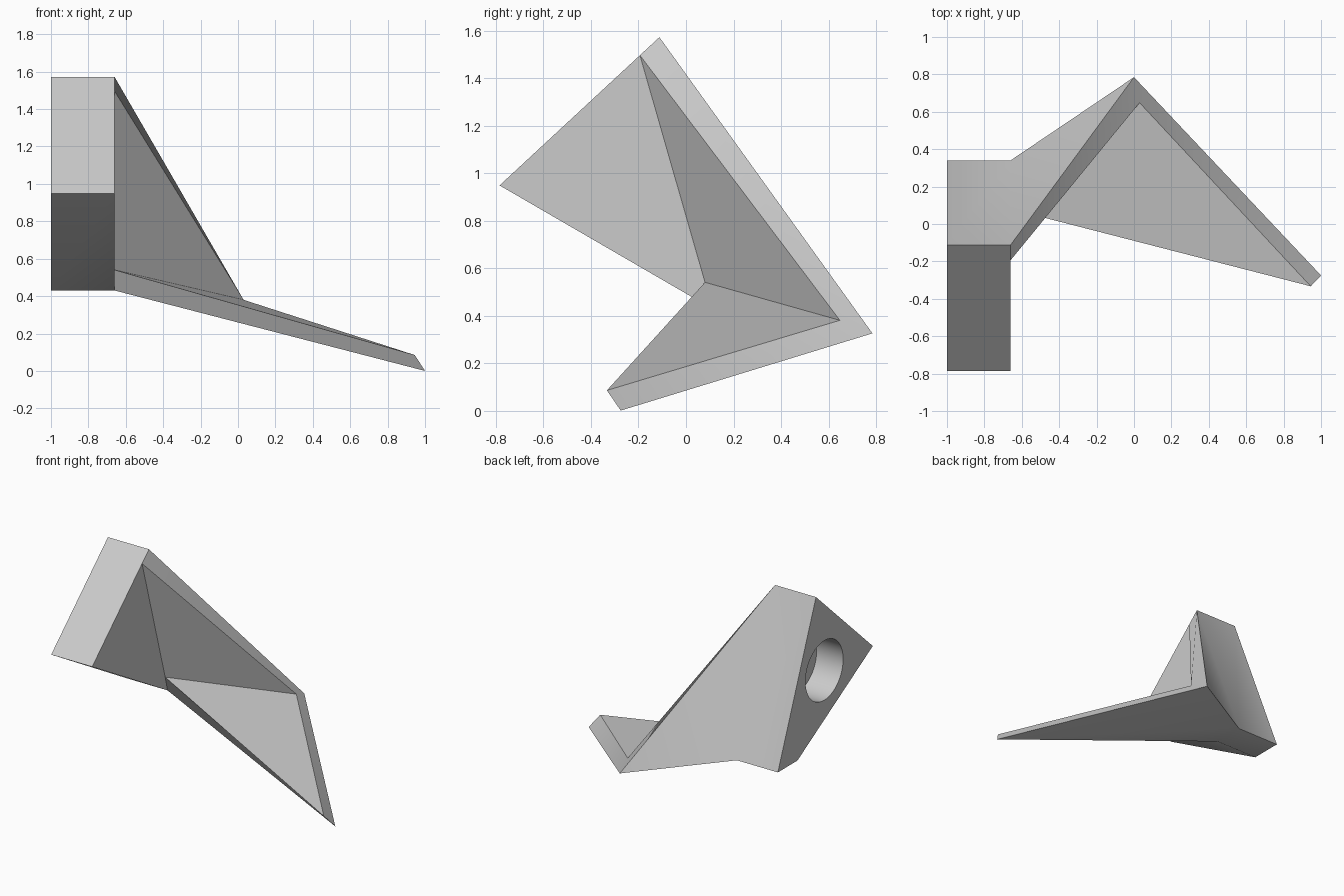
import bpy, bmesh, math

cube = bpy.data.objects.get("Cube")
if cube:
    bpy.data.objects.remove(cube, do_unlink=True)

grey = bpy.data.materials.new("plain_grey")
grey.use_nodes = True
colour = (0.6, 0.6, 0.6, 1)
grey.diffuse_color = colour
grey.node_tree.nodes["Principled BSDF"].inputs["Base Color"].default_value = colour

OUTER, INNER = -1.0, -0.66

# Block profile (y, z), used at both ends of the block
profile = {"nose": (-0.785, 0.948), "top": (-0.112, 1.572),
           "back": (0.34, 0.43), "base": (0.108, 0.43)}

# Corners of the folded wing, outside and inside
wing = {"knee": (0.0, 0.785, 0.325), "knee_in": (0.03, 0.648, 0.38),
        "toe": (1.0, -0.275, 0.0), "toe_in": (0.945, -0.333, 0.085),
        "lip": (INNER, -0.194, 1.496), "crotch": (INNER, 0.08, 0.54)}

bm = bmesh.new()
v = {name: bm.verts.new(co) for name, co in wing.items()}
for name, (y, z) in profile.items():
    v[name] = bm.verts.new((INNER, y, z))
    v[name + "_end"] = bm.verts.new((OUTER, y, z))

faces = [
    # block
    "nose_end top_end back_end base_end",
    "nose_end top_end top lip nose",
    "top_end back_end back top",
    "back_end base_end base back",
    "base_end nose_end nose base",
    "nose lip crotch base",
    # upright wall
    "top back knee",
    "top knee knee_in lip",
    "lip knee_in crotch",
    # sloping foot
    "crotch knee_in toe_in",
    "knee toe toe_in knee_in",
    "crotch toe_in toe base",
    "back base toe",
    "back toe knee",
]
for f in faces:
    bm.faces.new([v[n] for n in f.split()])
bmesh.ops.recalc_face_normals(bm, faces=bm.faces)
mesh = bpy.data.meshes.new("bracket")
bm.to_mesh(mesh)
bm.free()
bracket = bpy.data.objects.new("bracket", mesh)
bpy.context.collection.objects.link(bracket)
mesh.materials.append(grey)

# Blind round hole in the outer end
depth = 0.22
bpy.ops.mesh.primitive_cylinder_add(vertices=64, radius=0.223, depth=2 * depth,
                                    location=(OUTER, -0.21, 0.985),
                                    rotation=(0, math.pi / 2, 0))
cutter = bpy.context.object
cutter.name = "hole_cutter"
cutter.hide_render = True
cutter.data.materials.append(grey)

cut = bracket.modifiers.new("hole", "BOOLEAN")
cut.operation = "DIFFERENCE"
cut.solver = "EXACT"
cut.object = cutter

bpy.ops.object.select_all(action="DESELECT")
bracket.select_set(True)
bpy.context.view_layer.objects.active = bracket
bpy.ops.object.modifier_apply(modifier=cut.name)
bpy.data.objects.remove(cutter, do_unlink=True)
bpy.ops.object.shade_smooth_by_angle(angle=math.radians(33))
